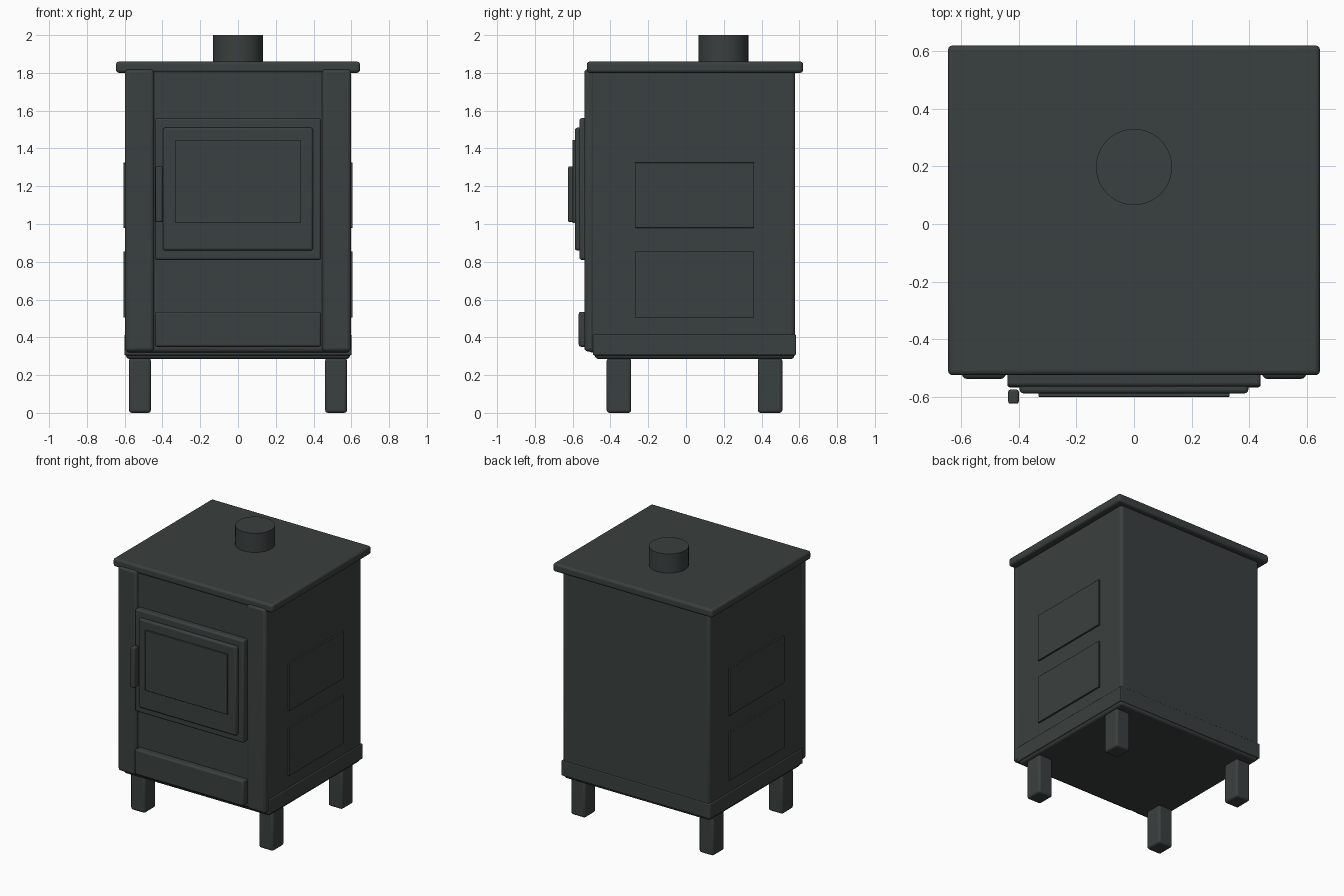
import bpy
import math

if "Cube" in bpy.data.objects:
    bpy.data.objects.remove(bpy.data.objects["Cube"])

iron = bpy.data.materials.new("cast iron grey")
iron.diffuse_color = (0.042, 0.051, 0.050, 1)
iron.use_nodes = True
iron.node_tree.nodes["Principled BSDF"].inputs["Base Color"].default_value = iron.diffuse_color


def finish(ob, bevel):
    """Material, rounded edges and smooth shading."""
    ob.data.materials.append(iron)
    if bevel:
        mod = ob.modifiers.new("rounded edges", 'BEVEL')
        mod.width = bevel
        mod.segments = 3
        mod.limit_method = 'ANGLE'
    bpy.ops.object.shade_smooth_by_angle(angle=math.radians(35))


def box(name, x, y, z, bevel=0.0):
    """Box from (min, max) ranges on each axis."""
    bpy.ops.mesh.primitive_cube_add(size=1)
    ob = bpy.context.object
    ob.name = name
    for v in ob.data.vertices:
        v.co = [(a + b) / 2 + c * (b - a) for c, (a, b) in zip(v.co, (x, y, z))]
    finish(ob, bevel)
    return ob


def mirrored(x, side):
    return x if side > 0 else (-x[1], -x[0])


# Firebox, base band and top plate
box("body", (-0.595, 0.595), (-0.52, 0.578), (0.32, 1.82), 0.02)
box("base", (-0.602, 0.602), (-0.493, 0.582), (0.305, 0.415), 0.006)
box("underside", (-0.593, 0.593), (-0.483, 0.574), (0.285, 0.33), 0.02)
box("top_plate", (-0.646, 0.646), (-0.525, 0.62), (1.80, 1.86), 0.016)

# Flue stub
bpy.ops.mesh.primitive_cylinder_add(vertices=64, radius=0.132, depth=0.16,
                                    location=(0, 0.198, 1.92))
bpy.context.object.name = "flue"
finish(bpy.context.object, 0)

# Door: outer frame, inner frame, window and handle
box("door_frame", (-0.44, 0.44), (-0.564, -0.50), (0.81, 1.56), 0.012)
box("door_inner_frame", (-0.397, 0.397), (-0.588, -0.55), (0.86, 1.51), 0.012)
box("door_window", (-0.332, 0.332), (-0.60, -0.57), (1.005, 1.445), 0.003)
box("door_handle", (-0.437, -0.40), (-0.624, -0.575), (1.01, 1.305), 0.008)

# Ash drawer
box("ash_drawer", (-0.44, 0.44), (-0.568, -0.50), (0.35, 0.535), 0.012)

for side, label in ((-1, "left"), (1, "right")):
    # Front corner columns
    box("column_" + label, mirrored((0.445, 0.598), side), (-0.538, -0.485),
        (0.325, 1.82), 0.018)
    # Raised side panels
    for level, z in (("lower", (0.505, 0.855)), ("upper", (0.98, 1.325))):
        box(f"side_panel_{level}_{label}", mirrored((0.58, 0.607), side),
            (-0.27, 0.36), z, 0.002)
    # Legs
    for end, y in (("front", (-0.42, -0.29)), ("back", (0.38, 0.51))):
        box(f"leg_{end}_{label}", mirrored((0.461, 0.577), side), y,
            (0.0, 0.29), 0.015)
